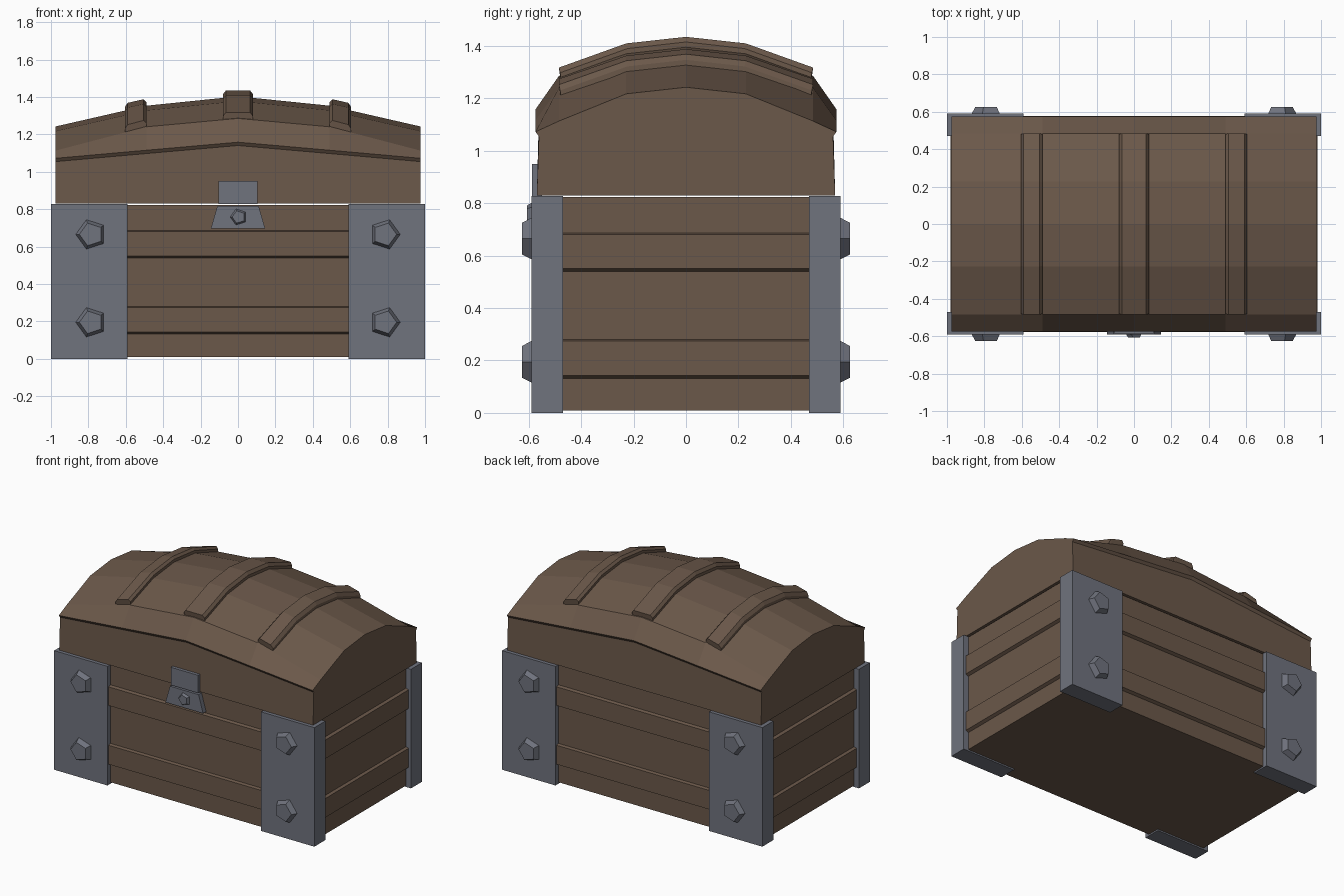
import bpy, bmesh, math

if "Cube" in bpy.data.objects:
    bpy.data.objects.remove(bpy.data.objects["Cube"])


def material(name, rgb):
    m = bpy.data.materials.new(name)
    m.diffuse_color = (*rgb, 1)
    m.use_nodes = True
    m.node_tree.nodes["Principled BSDF"].inputs["Base Color"].default_value = m.diffuse_color
    return m


wood = material("brown_wood", (0.147, 0.098, 0.068))
metal = material("grey_iron", (0.162, 0.172, 0.208))


def loft(name, rings, mat):
    """Join equal-length rings of points into a closed flat-shaded solid."""
    bm = bmesh.new()
    vr = [[bm.verts.new(p) for p in r] for r in rings]
    n = len(rings[0])
    for a, b in zip(vr, vr[1:]):
        for i in range(n):
            j = (i + 1) % n
            bm.faces.new((a[i], a[j], b[j], b[i]))
    bm.faces.new(vr[0])
    bm.faces.new(vr[-1])
    bmesh.ops.recalc_face_normals(bm, faces=bm.faces)
    me = bpy.data.meshes.new(name)
    bm.to_mesh(me)
    bm.free()
    me.materials.append(mat)
    ob = bpy.data.objects.new(name, me)
    bpy.context.collection.objects.link(ob)
    return ob


def rect(x0, x1, y0, y1, z):
    return [(x0, y0, z), (x1, y0, z), (x1, y1, z), (x0, y1, z)]


# planked body: two plank rows stand proud of the core
steps = [(0.01, 0), (0.132, 0), (0.142, 0.02), (0.274, 0.02), (0.28, 0),
         (0.54, 0), (0.55, 0.02), (0.68, 0.02), (0.687, 0), (0.823, 0)]
loft("body", [rect(-0.962 - o, 0.962 + o, -0.557 - o, 0.557 + o, z)
              for z, o in steps], wood)


# lid: arched section that drops towards the ends
def interp(x, mid, quarter, end):
    x = abs(x)
    if x < 0.49:
        return mid + (quarter - mid) * x / 0.49
    return quarter + (end - quarter) * (x - 0.49) / 0.485


def arch(x):
    """Upper half-section of the lid at x, as (y, z) from edge to ridge."""
    return [(0.485, interp(x, 1.285, 1.24, 1.113)),
            (0.228, interp(x, 1.378, 1.328, 1.217)),
            (0, interp(x, 1.403, 1.353, 1.242))]


def mirrored(half):
    return half + [(-y, z) for y, z in half[:-1][::-1]]


def lid_section(x):
    lip = interp(x, 1.158, 1.115, 1.072)
    half = [(0.569, 0.829), (0.561, lip - 0.018), (0.574, lip)] + arch(x)
    return [(x, y, z) for y, z in mirrored(half)]


loft("lid", [lid_section(x) for x in (-0.975, -0.49, 0, 0.49, 0.975)], wood)


# raised straps over the lid
def strap_section(x, lift, inset):
    top = mirrored([(y - inset, z + lift) for y, z in arch(x)[:2]]
                   + [(0, arch(x)[2][1] + lift)])
    low = mirrored([(y - 0.01, z - 0.03) for y, z in arch(x)])
    return [(x, y, z) for y, z in top + low[::-1]]


for name, x0, x1 in (("strap_left", -0.605, -0.49), ("strap_middle", -0.08, 0.08),
                     ("strap_right", 0.49, 0.605)):
    loft(name, [strap_section(x0, 0.02, 0.005), strap_section(x0 + 0.015, 0.038, 0),
                strap_section(x1 - 0.015, 0.038, 0), strap_section(x1, 0.02, 0.005)], wood)


# five-sided bolt heads
def bolt(name, x, z, r, y0, y1, side):
    rings = [[(x + side * k * r * math.cos(i * math.tau / 5), y,
               z + k * r * math.sin(i * math.tau / 5)) for i in range(5)]
             for y, k in ((y0, 1), (y1, 0.72))]
    loft(name, rings, metal)


# corner brackets with two bolts each
for sx, xn in ((-1, "left"), (1, "right")):
    for sy, yn in ((-1, "front"), (1, "back")):
        loft(f"bracket_{yn}_{xn}", [rect(sx * 0.59, sx, sy * 0.47, sy * 0.59, z)
                                    for z in (0, 0.827)], metal)
        for z, zn in ((0.195, "lower"), (0.665, "upper")):
            bolt(f"bolt_{yn}_{xn}_{zn}", sx * 0.785, z, 0.088,
                 sy * 0.58, sy * 0.626, sx)

# latch: upper plate, flared lower plate and its bolt
loft("latch_upper", [rect(-0.105, 0.105, -0.588, -0.55, z) for z in (0.827, 0.95)], metal)
loft("latch_lower", [rect(-0.145, 0.145, -0.59, -0.55, 0.697),
                     rect(-0.11, 0.11, -0.59, -0.55, 0.818)], metal)
bolt("latch_bolt", 0.003, 0.758, 0.048, -0.585, -0.607, -1)
